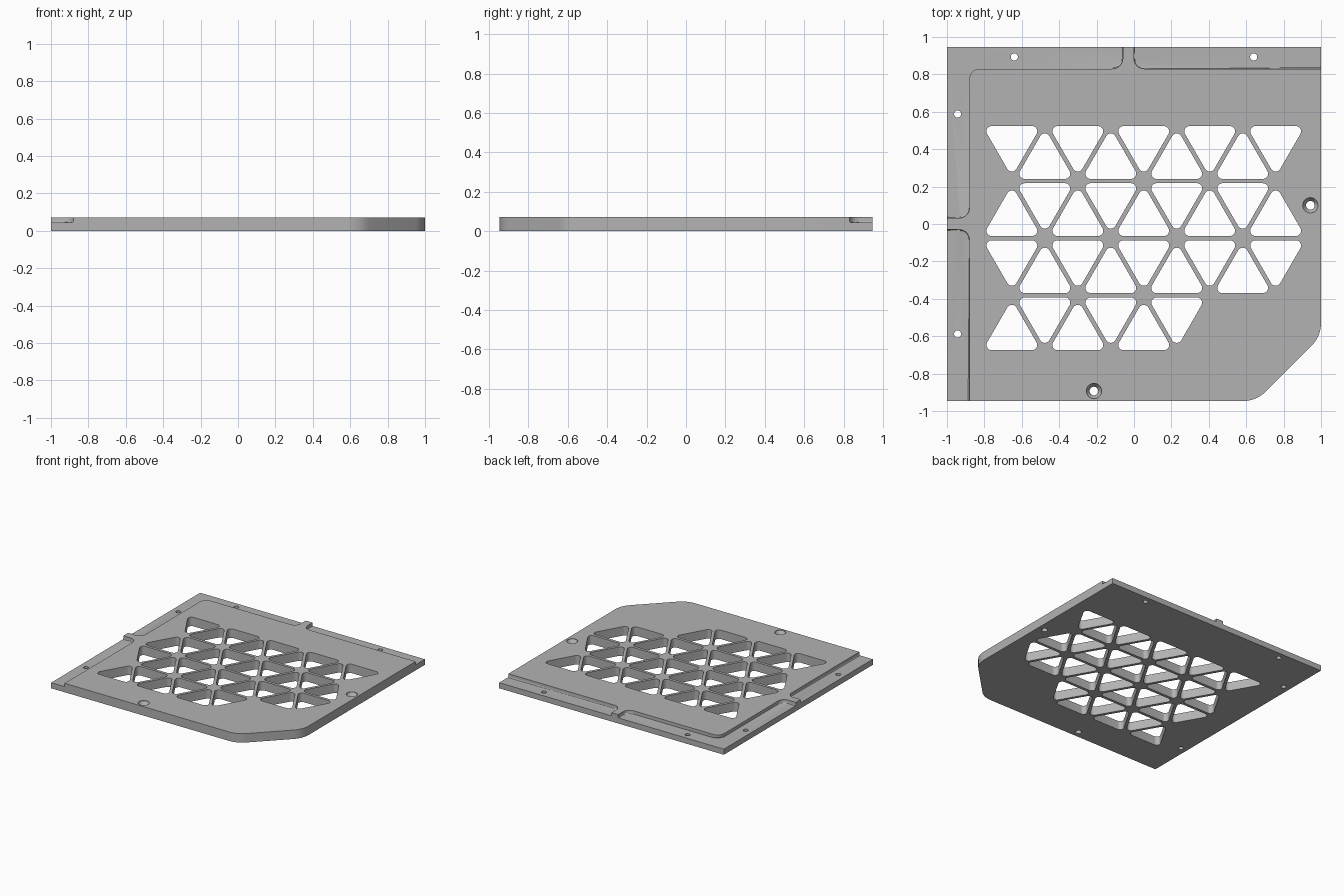
import bpy
import bmesh
import math
from mathutils import Vector

cube = bpy.data.objects.get("Cube")
if cube:
    bpy.data.objects.remove(cube, do_unlink=True)

HALF_Y = 0.947
TOP = 0.072
LEDGE = 0.045
OUT = 1.05          # pockets run past the plate edge to here

grey = bpy.data.materials.new("plain grey")
grey.use_nodes = True
grey.diffuse_color = (0.45, 0.45, 0.45, 1)
grey.node_tree.nodes["Principled BSDF"].inputs["Base Color"].default_value = grey.diffuse_color


def rounded(corners, steps=8):
    """Outline from (x, y, radius) corners, with each radius turned into an arc."""
    out = []
    for i, (x, y, r) in enumerate(corners):
        p = Vector((x, y))
        if r == 0:
            out.append(p)
            continue
        d1 = (Vector(corners[i - 1][:2]) - p).normalized()
        d2 = (Vector(corners[(i + 1) % len(corners)][:2]) - p).normalized()
        half = d1.angle(d2) / 2
        centre = p + (d1 + d2).normalized() * r / math.sin(half)
        a = p + d1 * r / math.tan(half) - centre
        b = p + d2 * r / math.tan(half) - centre
        start = math.atan2(a.y, a.x)
        sweep = math.remainder(math.atan2(b.y, b.x) - start, math.tau)
        for k in range(steps + 1):
            t = start + sweep * k / steps
            out.append(centre + Vector((math.cos(t), math.sin(t))) * r)
    return out


def circle(x, y, r, sides=32):
    return [Vector((x + r * math.cos(math.tau * k / sides),
                    y + r * math.sin(math.tau * k / sides))) for k in range(sides)]


def loft(bm, rings):
    """Closed solid through (outline, height) rings; returns the bottom face."""
    loops = [[bm.verts.new((p.x, p.y, z)) for p in pts] for pts, z in rings]
    n = len(loops[0])
    bottom = bm.faces.new(loops[0][::-1])
    bm.faces.new(loops[-1])
    for low, high in zip(loops, loops[1:]):
        for i in range(n):
            j = (i + 1) % n
            bm.faces.new((low[i], low[j], high[j], high[i]))
    return bottom


def make_object(name, bm):
    bmesh.ops.recalc_face_normals(bm, faces=bm.faces)
    mesh = bpy.data.meshes.new(name)
    bm.to_mesh(mesh)
    bm.free()
    obj = bpy.data.objects.new(name, mesh)
    bpy.context.collection.objects.link(obj)
    mesh.materials.append(grey)
    return obj


# Plate with one softened, cut-off corner
bm = bmesh.new()
loft(bm, [(rounded([(-1, -HALF_Y, 0), (0.653, -HALF_Y, 0.17), (1, -0.6, 0.17),
                    (1, HALF_Y, 0), (-1, HALF_Y, 0)]), z) for z in (0, TOP)])
plate = make_object("vent_plate", bm)

# Ledge pockets with a small fillet at the foot of their walls
R = 0.055
pockets = [
    [(0, 0.83, R), (OUT, 0.83, 0), (OUT, OUT, 0), (0, OUT, 0)],
    [(-0.06, 0.83, R), (-0.06, OUT, 0), (-OUT, OUT, 0),
     (-OUT, 0.032, 0), (-0.88, 0.032, R), (-0.88, 0.83, R)],
    [(-0.88, -0.03, R), (-OUT, -0.03, 0), (-OUT, -OUT, 0), (-0.88, -OUT, 0)],
]
bm = bmesh.new()
for corners in pockets:
    floor = loft(bm, [(rounded(corners), z) for z in (LEDGE, 0.12)])
    bmesh.ops.bevel(bm, geom=list(floor.edges), offset=0.008, segments=3,
                    profile=0.5, affect='EDGES')
pocket_cutter = make_object("pocket_cutter", bm)

# Triangular openings on an equilateral lattice
bm = bmesh.new()
PITCH = 0.3526
ROW = PITCH * math.sqrt(3) / 2
INRADIUS = ROW / 3
REACH = 2 * (INRADIUS - 0.0115)
for row, count in enumerate((9, 9, 9, 6)):
    upper = 0.535 - row * ROW
    for i in range(count):
        up = (row + i) % 2 == 1
        cx = -0.653 + i * PITCH / 2
        cy = upper - (2 * INRADIUS if up else INRADIUS)
        turn = math.pi / 2 if up else -math.pi / 2
        corners = [(cx + REACH * math.cos(turn + k * math.tau / 3),
                    cy + REACH * math.sin(turn + k * math.tau / 3), 0.028)
                   for k in range(3)]
        loft(bm, [(rounded(corners), z) for z in (-0.1, 0.2)])

# Plain holes through the ledges
for x, y in ((-0.64, 0.893), (0.64, 0.893), (-0.943, 0.588), (-0.943, -0.588)):
    loft(bm, [(circle(x, y, 0.019), z) for z in (-0.1, 0.2)])

# Countersunk holes through the full thickness
for x, y in ((0.943, 0.1), (-0.214, -0.893)):
    loft(bm, [(circle(x, y, r), z) for r, z in
              ((0.023, -0.1), (0.023, 0.04), (0.041, 0.066), (0.041, 0.2))])
hole_cutter = make_object("hole_cutter", bm)

# Cut, then drop the cutters
bpy.context.view_layer.objects.active = plate
for cutter in (pocket_cutter, hole_cutter):
    cutter.hide_render = True
    cut = plate.modifiers.new(cutter.name, 'BOOLEAN')
    cut.operation = 'DIFFERENCE'
    cut.solver = 'EXACT'
    cut.object = cutter
    bpy.ops.object.modifier_apply(modifier=cut.name)
    bpy.data.objects.remove(cutter, do_unlink=True)

bpy.ops.object.select_all(action='DESELECT')
plate.select_set(True)
bpy.ops.object.shade_smooth_by_angle(angle=math.radians(30))
